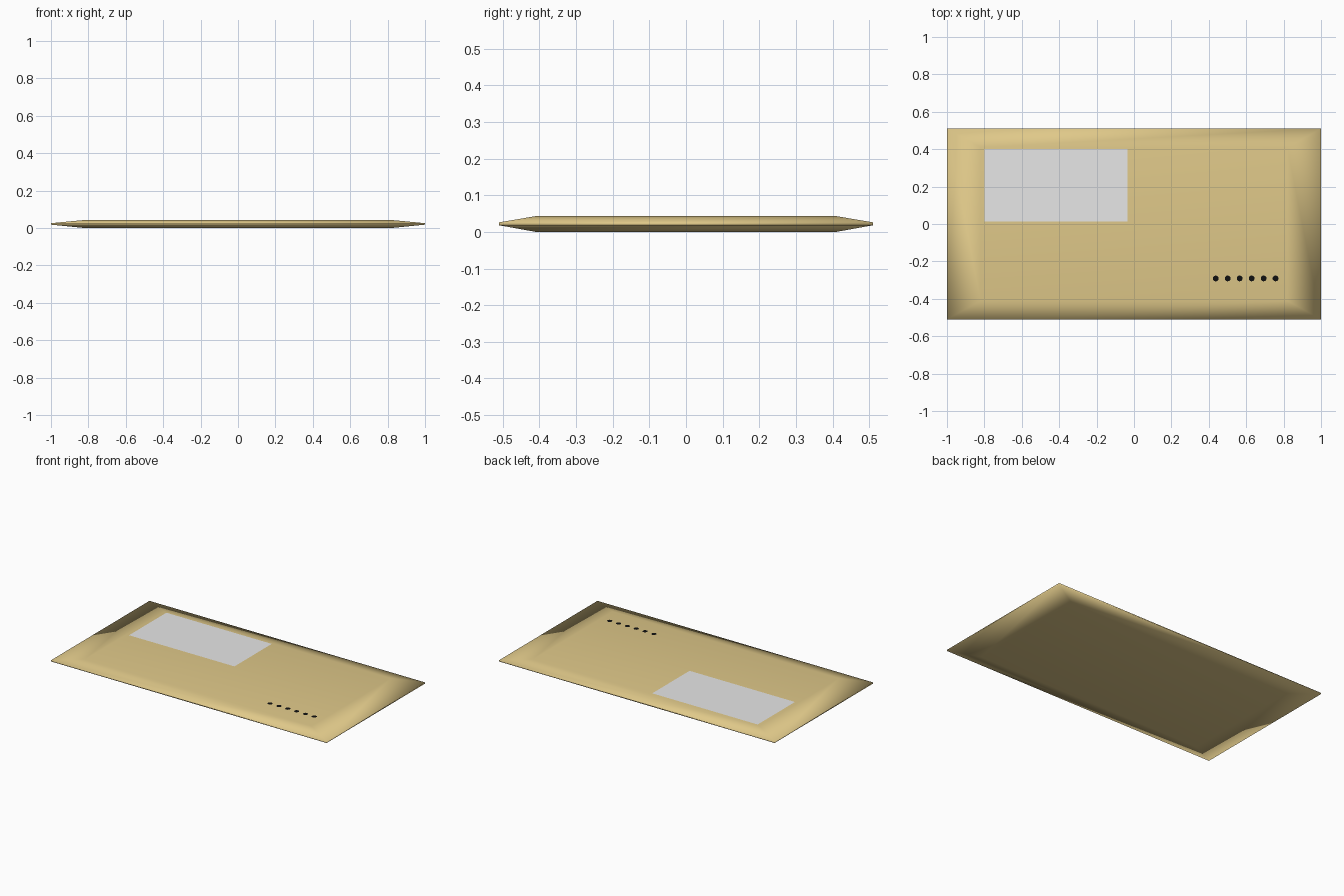
import bpy, bmesh

if "Cube" in bpy.data.objects:
    bpy.data.objects.remove(bpy.data.objects["Cube"])

def material(name, rgb):
    m = bpy.data.materials.new(name)
    m.diffuse_color = (*rgb, 1)
    m.use_nodes = True
    m.node_tree.nodes["Principled BSDF"].inputs["Base Color"].default_value = m.diffuse_color
    return m

KRAFT = material("kraft tan", (0.74, 0.58, 0.25))
WHITE = material("label white", (0.8, 0.8, 0.8))
BLACK = material("print black", (0.005, 0.005, 0.005))
TOP = 0.043

def finish(bm, name, mat, smooth=False):
    bmesh.ops.recalc_face_normals(bm, faces=bm.faces)
    for f in bm.faces:
        f.smooth = smooth
    me = bpy.data.meshes.new(name)
    bm.to_mesh(me)
    bm.free()
    me.materials.append(mat)
    ob = bpy.data.objects.new(name, me)
    bpy.context.collection.objects.link(ob)
    return ob

# padded envelope: flat bottom and top joined by sloped borders to a thin rim
bm = bmesh.new()
rings = []
for hx, hy, z in [(0.82, 0.41, 0), (1, 0.51, 0.018), (1, 0.51, 0.026), (0.82, 0.41, TOP)]:
    rings.append([bm.verts.new((sx * hx, sy * hy, z))
                  for sx, sy in ((-1, -1), (1, -1), (1, 1), (-1, 1))])
for a, b in zip(rings, rings[1:]):
    for i in range(4):
        j = (i + 1) % 4
        bm.faces.new((a[i], a[j], b[j], b[i]))
bm.faces.new(rings[0][::-1])
bm.faces.new(rings[-1])
finish(bm, "envelope_body", KRAFT, smooth=True)

# address label sheet
bm = bmesh.new()
x0, x1, y0, y1 = -0.8, -0.035, 0.013, 0.4
bm.faces.new([bm.verts.new((x, y, TOP + 0.0008))
              for x, y in ((x0, y0), (x1, y0), (x1, y1), (x0, y1))])
finish(bm, "address_label", WHITE)

# row of printed dots
bm = bmesh.new()
for i in range(6):
    r = bmesh.ops.create_circle(bm, cap_ends=True, radius=0.016, segments=10)
    bmesh.ops.translate(bm, verts=r["verts"], vec=(0.437 + 0.064 * i, -0.291, TOP + 0.0005))
for f in bm.faces:
    f.normal_update()
    if f.normal.z < 0:
        f.normal_flip()
finish(bm, "printed_dots", BLACK)
